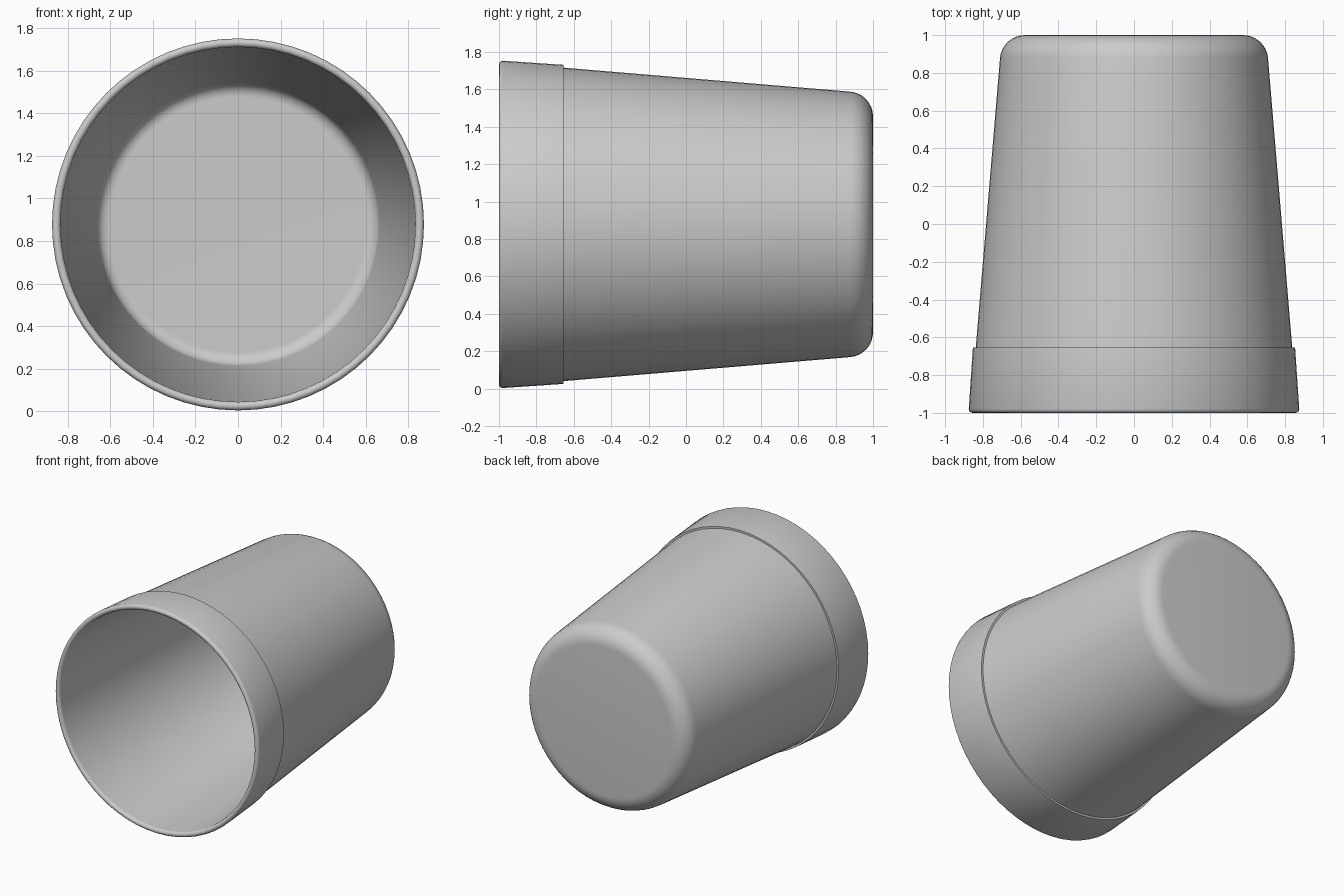
import bpy, bmesh
from math import sin, cos, pi, radians

if "Cube" in bpy.data.objects:
    bpy.data.objects.remove(bpy.data.objects["Cube"])

SEGS = 64
AXIS_Z = 0.878


def arc(cr, cy, rad, a0, a1, n=8):
    """Points (radius, y) on an arc in the profile plane."""
    return [(cr + rad * cos(radians(a0 + (a1 - a0) * i / n)),
             cy + rad * sin(radians(a0 + (a1 - a0) * i / n))) for i in range(n + 1)]


def lathe(name, profile):
    """Spin a (radius, y) profile round the horizontal cup axis."""
    bm = bmesh.new()
    rings = []
    for r, y in profile:
        if r < 1e-6:
            rings.append([bm.verts.new((0, y, AXIS_Z))])
        else:
            rings.append([bm.verts.new((r * cos(2 * pi * i / SEGS), y,
                                        AXIS_Z + r * sin(2 * pi * i / SEGS)))
                          for i in range(SEGS)])
    for a, b in zip(rings, rings[1:]):
        for i in range(SEGS):
            j = (i + 1) % SEGS
            quad = [a[i % len(a)], a[j % len(a)], b[j % len(b)], b[i % len(b)]]
            bm.faces.new(list(dict.fromkeys(quad)))
    bmesh.ops.recalc_face_normals(bm, faces=bm.faces)
    mesh = bpy.data.meshes.new(name)
    bm.to_mesh(mesh)
    bm.free()
    obj = bpy.data.objects.new(name, mesh)
    bpy.context.collection.objects.link(obj)
    bpy.ops.object.select_all(action='DESELECT')
    obj.select_set(True)
    bpy.context.view_layer.objects.active = obj
    bpy.ops.object.shade_smooth_by_angle(angle=radians(35))
    return obj


# Cup: inner floor, inner wall, rounded lip, rim band with step, outer wall, base
profile = [(0, 0.945), (0.60, 0.945)]
profile += arc(0.605, 0.885, 0.06, 85, 5, 5)
profile += [(0.835, -0.975)]
profile += arc(0.855, -0.98, 0.02, 180, 360, 6)
profile += [(0.853, -0.655), (0.838, -0.655)]
profile += arc(0.577, 0.867, 0.133, 4, 90, 8)
profile += [(0, 1.0)]
lathe("cup", profile)
